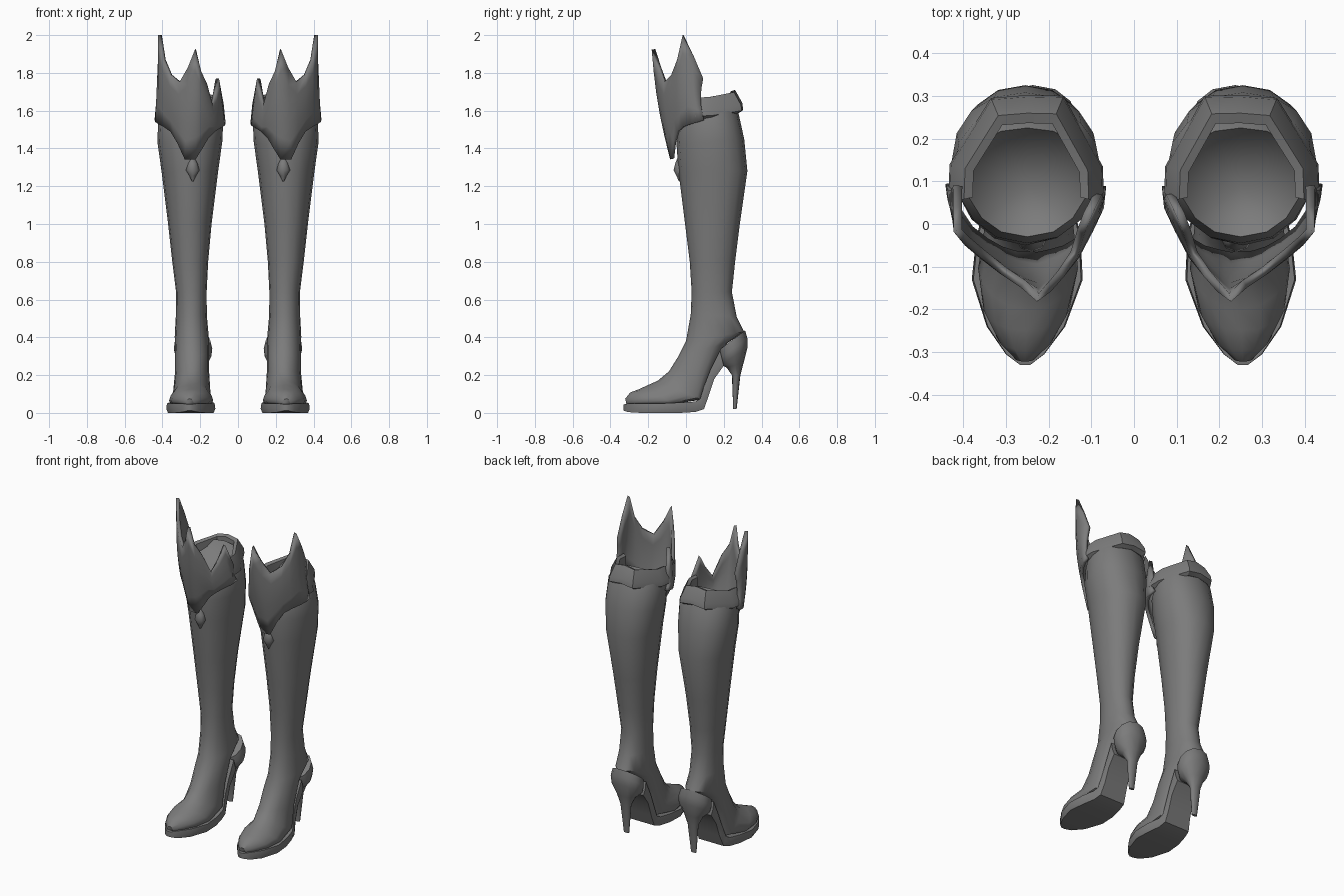
import bpy, bmesh, math
from mathutils import Vector

grey = bpy.data.materials.new("dark_grey")
grey.diffuse_color = (0.2, 0.2, 0.2, 1)


def finish(name, bm, angle=40, thickness=0):
    """Make an object on the +x side and mirror it for the other boot."""
    bmesh.ops.recalc_face_normals(bm, faces=bm.faces)
    me = bpy.data.meshes.new(name)
    bm.to_mesh(me)
    bm.free()
    me.materials.append(grey)
    ob = bpy.data.objects.new(name, me)
    bpy.context.collection.objects.link(ob)
    bpy.ops.object.select_all(action='DESELECT')
    ob.select_set(True)
    bpy.context.view_layer.objects.active = ob
    bpy.ops.object.shade_smooth_by_angle(angle=math.radians(angle))
    if thickness:
        sol = ob.modifiers.new("thickness", 'SOLIDIFY')
        sol.thickness = thickness
        sol.offset = 0
    mir = ob.modifiers.new("pair", 'MIRROR')
    mir.use_mirror_merge = False
    return ob


def loft(rings, closed=True, caps=True, apex=None):
    """Skin a list of point rings; apex closes the first ring with a fan."""
    bm = bmesh.new()
    rows = [[bm.verts.new(p) for p in r] for r in rings]
    n = len(rows[0])
    for a, b in zip(rows, rows[1:]):
        for i in range(n if closed else n - 1):
            j = (i + 1) % n
            bm.faces.new((a[i], a[j], b[j], b[i]))
    if caps:
        bm.faces.new(rows[-1])
        if apex:
            tip = bm.verts.new(apex)
            for i in range(n):
                bm.faces.new((rows[0][i], rows[0][(i + 1) % n], tip))
        else:
            bm.faces.new(rows[0])
    return bm


def oval(yf, zf, yb, zb, xc, w, k=0.0, n=16):
    """Tilted oval from a front point to a back point; k shifts the widest part back."""
    f, b = Vector((xc, yf, zf)), Vector((xc, yb, zb))
    pts = []
    for i in range(n):
        t = 2 * math.pi * i / n
        c, s = math.cos(t), math.sin(t)
        c -= k * s * s
        side = math.copysign(abs(s) ** 0.9, s) * w
        pts.append((f + b) / 2 + (f - b) / 2 * c + Vector((side, 0, 0)))
    return pts


# Shaft and foot upper, from the top opening down to the toe
upper = [
    (-.03, 1.56, .225, 1.68, .25, .145, .1),
    (-.045, 1.50, .275, 1.60, .25, .172, .1),
    (-.05, 1.42, .308, 1.45, .255, .172, .1),
    (-.04, 1.28, .325, 1.28, .255, .150, .1),
    (-.005, 1.0, .285, 1.0, .255, .115, .05),
    (.02, .80, .26, .80, .253, .095, 0),
    (.03, .64, .243, .64, .247, .081, 0),
    (.025, .52, .268, .51, .247, .082, 0),
    (0, .38, .308, .43, .245, .090, 0),
    (-.04, .30, .22, .37, .243, .090, .1),
    (-.09, .22, .14, .22, .243, .090, .3),
    (-.15, .17, .08, .07, .245, .100, .5),
    (-.20, .148, -.08, .045, .248, .117, .6),
    (-.25, .125, -.19, .045, .252, .100, .6),
    (-.295, .108, -.27, .045, .254, .062, .6),
    (-.322, .075, -.315, .045, .255, .022, .5),
]
finish("boot_upper", loft([oval(*r) for r in upper], apex=(.25, .085, 1.47)), 50)

# Platform sole with the arch rising to the heel
sole = [
    (-.33, .012, -.33, .045, .255, .012),
    (-.305, .004, -.305, .05, .255, .045),
    (-.24, 0, -.24, .05, .253, .092),
    (-.13, 0, -.13, .05, .250, .130),
    (-.03, 0, -.03, .055, .247, .122),
    (.05, .005, .05, .06, .245, .103),
    (.095, .02, .075, .075, .243, .094),
    (.12, .09, .095, .14, .240, .086),
    (.15, .18, .13, .23, .238, .084),
    (.20, .25, .18, .33, .238, .085),
]
rings = []
for yl, zl, yu, zu, xc, w in sole:
    ym, zm = yl + (yu - yl) * .45, zl + (zu - zl) * .45
    rings.append([(xc - w * .93, yl, zl), (xc + w * .93, yl, zl), (xc + w, ym, zm),
                  (xc + w * .97, yu, zu), (xc - w * .97, yu, zu), (xc - w, ym, zm)])
finish("sole", loft(rings), 40)

# Heel cup tapering into the slim heel
heel = [
    (.165, .325, .313, .437, .240, .094),
    (.175, .285, .325, .395, .238, .102),
    (.185, .255, .325, .345, .236, .095),
    (.215, .24, .305, .265, .236, .058),
    (.243, .20, .288, .20, .236, .035),
    (.25, .02, .268, .02, .236, .018),
]
finish("heel", loft([oval(*r, n=12) for r in heel]), 50)

# Folded cuff round the back of the opening
plan = [(.435, .05, 1.57), (.432, .14, 1.575), (.335, .295, 1.60), (.25, .302, 1.612),
        (.165, .30, 1.60), (.073, .135, 1.575), (.07, .05, 1.57)]
section = [(.88, -.015), (1, 0), (.98, .03), (.80, .098), (.69, .09), (.69, 0)]
rings = [[(.25 + (x - .25) * s, .09 + (y - .09) * s, z + dz) for s, dz in section]
         for x, y, z in plan]
finish("back_cuff", loft(rings), 30)

# Spiked knee plate: columns of lower point and upper point, inner side to outer
columns = [
    (.075, .09, 1.53, .085, .07, 1.63),
    (.080, .04, 1.52, .110, .02, 1.77),
    (.100, 0, 1.51, .125, -.02, 1.69),
    (.130, -.04, 1.49, .140, -.07, 1.62),
    (.160, -.058, 1.46, .170, -.115, 1.74),
    (.195, -.068, 1.40, .200, -.15, 1.81),
    (.225, -.075, 1.345, .225, -.172, 1.925),
    (.280, -.072, 1.345, .260, -.14, 1.83),
    (.315, -.060, 1.43, .305, -.11, 1.75),
    (.350, -.040, 1.49, .355, -.07, 1.79),
    (.385, -.012, 1.515, .390, -.04, 1.87),
    (.413, .03, 1.53, .413, -.015, 2.0),
    (.428, .065, 1.54, .413, .04, 1.89),
    (.432, .095, 1.55, .412, .09, 1.77),
]
rings = []
for c in columns:
    lo, hi = Vector(c[:3]), Vector(c[3:])
    rings.append([lo.lerp(hi, i / 5) - Vector((0, .015 * math.sin(math.pi * i / 5), 0))
                  for i in range(6)])
finish("knee_plate", loft(rings, closed=False, caps=False), 50, .02)

# Teardrop stud below the plate
stud = [(1.35, .012), (1.32, .026), (1.285, .036), (1.255, .018), (1.225, .003)]
rings = [[(.24 + r * math.cos(a), -.035 + r * .85 * math.sin(a), z)
          for a in [math.pi * i / 4 for i in range(8)]] for z, r in stud]
finish("stud", loft(rings), 50)
